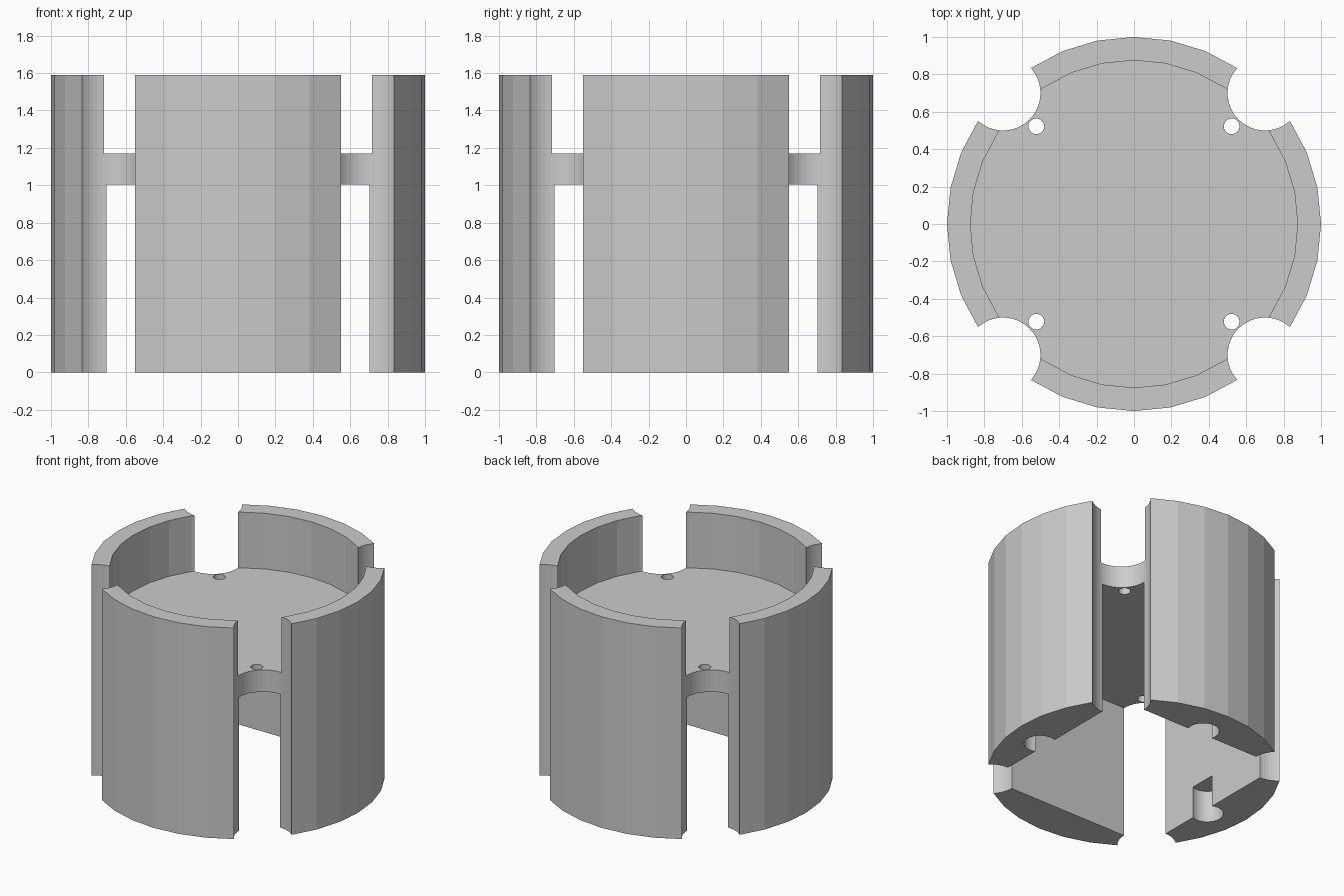
import bpy

if "Cube" in bpy.data.objects:
    bpy.data.objects.remove(bpy.data.objects["Cube"])

H = 1.59            # overall height
PLATE = (1.005, 1.17)  # underside and top of the inner plate


def cylinder(name, r, z0, z1, x=0.0, y=0.0, sides=32):
    bpy.ops.mesh.primitive_cylinder_add(vertices=sides, radius=r, depth=z1 - z0,
                                        location=(x, y, (z0 + z1) / 2))
    ob = bpy.context.object
    ob.name = name
    return ob


def cut(target, cutter):
    """Subtract the cutter from the target, then discard it."""
    cutter.hide_render = True
    bpy.context.view_layer.update()
    mod = target.modifiers.new("cut", 'BOOLEAN')
    mod.operation = 'DIFFERENCE'
    mod.solver = 'EXACT'
    mod.object = cutter
    bpy.context.view_layer.objects.active = target
    bpy.ops.object.modifier_apply(modifier=mod.name)
    bpy.data.objects.remove(cutter, do_unlink=True)


# Faceted outer drum
body = cylinder("slotted_housing", 1.0, 0, H)

# Shallow round recess above the plate
cut(body, cylinder("top_recess", 0.875, PLATE[1], H + 0.2))

# Square cavity below the plate
bpy.ops.mesh.primitive_cube_add(size=1, location=(0, 0, (PLATE[0] - 0.2) / 2))
cavity = bpy.context.object
cavity.scale = (1.404, 1.404, PLATE[0] + 0.2)
cut(body, cavity)

# Rounded slots and small through holes at the four diagonals
for sx in (-1, 1):
    for sy in (-1, 1):
        cut(body, cylinder("slot", 0.2, -0.3, H + 0.3, 0.7 * sx, 0.7 * sy, 48))
        cut(body, cylinder("hole", 0.042, 0.9, 1.3, 0.522 * sx, 0.522 * sy, 24))

# Blind round pockets in the bottom edge of three walls
for x, y in ((0.745, -0.11), (-0.745, -0.11), (0, 0.735)):
    cut(body, cylinder("pocket", 0.11, -0.2, 0.24, x, y))
